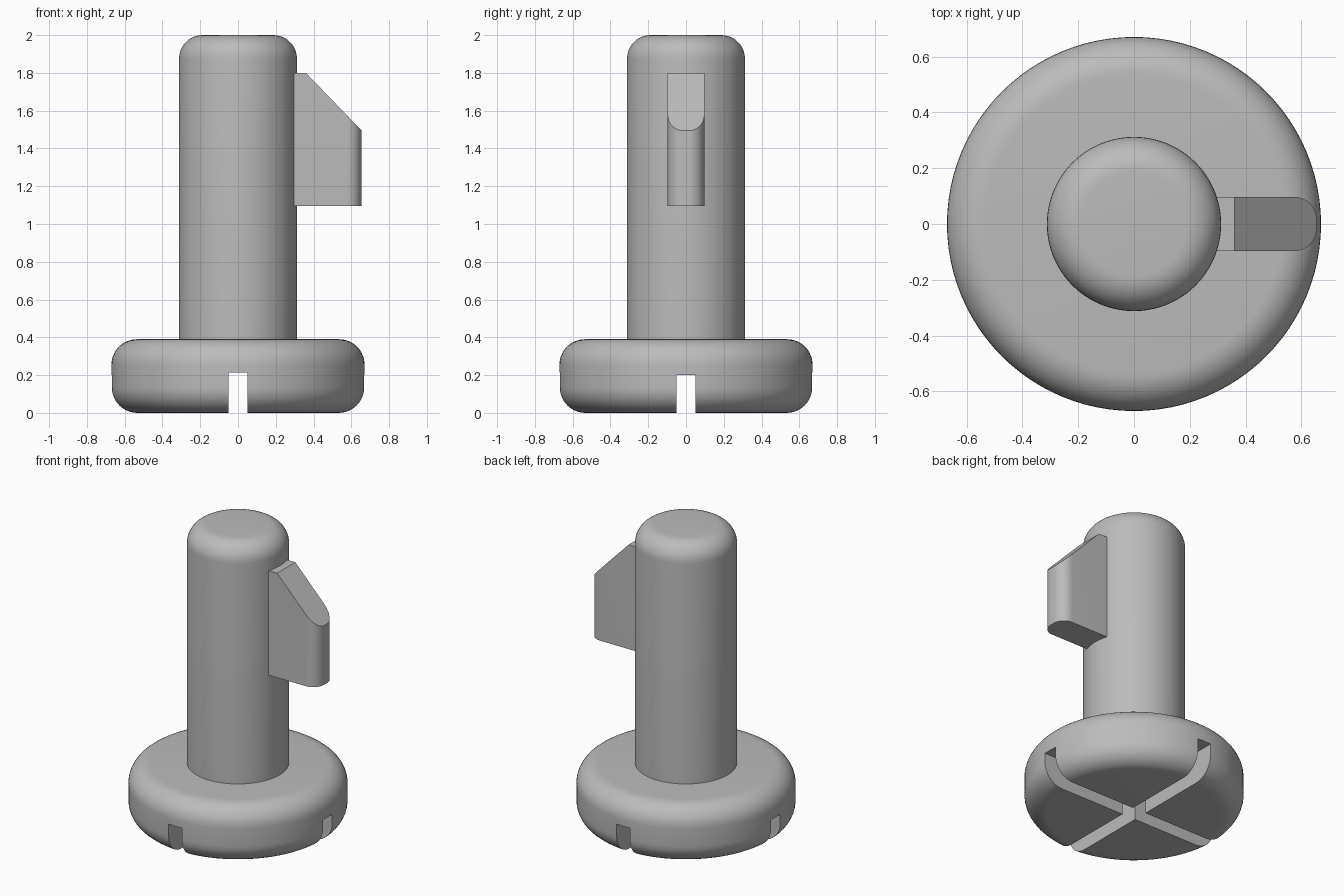
import bpy, bmesh, math
from mathutils import Vector

if "Cube" in bpy.data.objects:
    bpy.data.objects.remove(bpy.data.objects["Cube"])

grey = bpy.data.materials.new("plain_grey")
grey.diffuse_color = (0.5, 0.5, 0.5, 1)
grey.use_nodes = True
grey.node_tree.nodes["Principled BSDF"].inputs["Base Color"].default_value = grey.diffuse_color


def make_object(name, bm, smooth=True):
    bmesh.ops.recalc_face_normals(bm, faces=bm.faces)
    mesh = bpy.data.meshes.new(name)
    bm.to_mesh(mesh)
    bm.free()
    mesh.materials.append(grey)
    ob = bpy.data.objects.new(name, mesh)
    bpy.context.collection.objects.link(ob)
    if smooth:
        shade(ob)
    return ob


def shade(ob):
    bpy.ops.object.select_all(action='DESELECT')
    ob.select_set(True)
    bpy.context.view_layer.objects.active = ob
    bpy.ops.object.shade_smooth_by_angle(angle=math.radians(30))


def arc(cx, cy, r, start, end, n=10):
    """Points of a circular arc, angles in degrees."""
    angles = [math.radians(start + (end - start) * i / n) for i in range(n + 1)]
    return [(cx + r * math.cos(a), cy + r * math.sin(a)) for a in angles]


def turned(name, profile, segments=96):
    """Closed solid of revolution; the profile runs from bottom to top as (radius, z)."""
    bm = bmesh.new()
    rings = [[bm.verts.new((r * math.cos(2 * math.pi * k / segments),
                            r * math.sin(2 * math.pi * k / segments), z))
              for k in range(segments)] for r, z in profile]
    for low, high in zip(rings, rings[1:]):
        for k in range(segments):
            j = (k + 1) % segments
            bm.faces.new((low[k], low[j], high[j], high[k]))
    bm.faces.new(rings[0][::-1])
    bm.faces.new(rings[-1])
    return make_object(name, bm)


# Round base with filleted rims
R, H, F = 0.67, 0.39, 0.135
base = turned("base", arc(R - F, F, F, -90, 0) + arc(R - F, H - F, F, 0, 90))

# Crossed slots through the underside, one slightly deeper
for name, sx, sy, depth in (("slot_cutter_y", 0.1, 2, 0.215), ("slot_cutter_x", 2, 0.1, 0.2)):
    bm = bmesh.new()
    bmesh.ops.create_cube(bm, size=1)
    bmesh.ops.scale(bm, vec=(sx, sy, depth + 0.1), verts=bm.verts)
    bmesh.ops.translate(bm, vec=(0, 0, (depth - 0.1) / 2), verts=bm.verts)
    cutter = make_object(name, bm, smooth=False)
    mod = base.modifiers.new(name, 'BOOLEAN')
    mod.operation, mod.solver, mod.object = 'DIFFERENCE', 'EXACT', cutter
    bpy.context.view_layer.objects.active = base
    bpy.ops.object.modifier_apply(modifier=mod.name)
    bpy.data.objects.remove(cutter)
shade(base)

# Shaft with a filleted top
r, f = 0.312, 0.125
turned("shaft", [(r, 0.37)] + arc(r - f, 2 - f, f, 0, 90))

# Side fin: rounded outer end, sloped top
tip, half, fr = 0.654, 0.097, 0.08
outline = ([(0.25, -half)] + arc(tip - fr, fr - half, fr, -90, 0)
           + arc(tip - fr, half - fr, fr, 0, 90) + [(0.25, half)])
bm = bmesh.new()
face = bm.faces.new([bm.verts.new((x, y, 1.095)) for x, y in outline])
top = bmesh.ops.extrude_face_region(bm, geom=[face])["geom"]
bmesh.ops.translate(bm, vec=(0, 0, 0.705),
                    verts=[v for v in top if isinstance(v, bmesh.types.BMVert)])
cut = bmesh.ops.bisect_plane(bm, geom=bm.verts[:] + bm.edges[:] + bm.faces[:],
                             plane_co=Vector((0.36, 0, 1.8)), plane_no=Vector((0.305, 0, 0.294)),
                             clear_outer=True)
bmesh.ops.holes_fill(bm, edges=[e for e in bm.edges if e.is_boundary], sides=0)
make_object("fin", bm)
